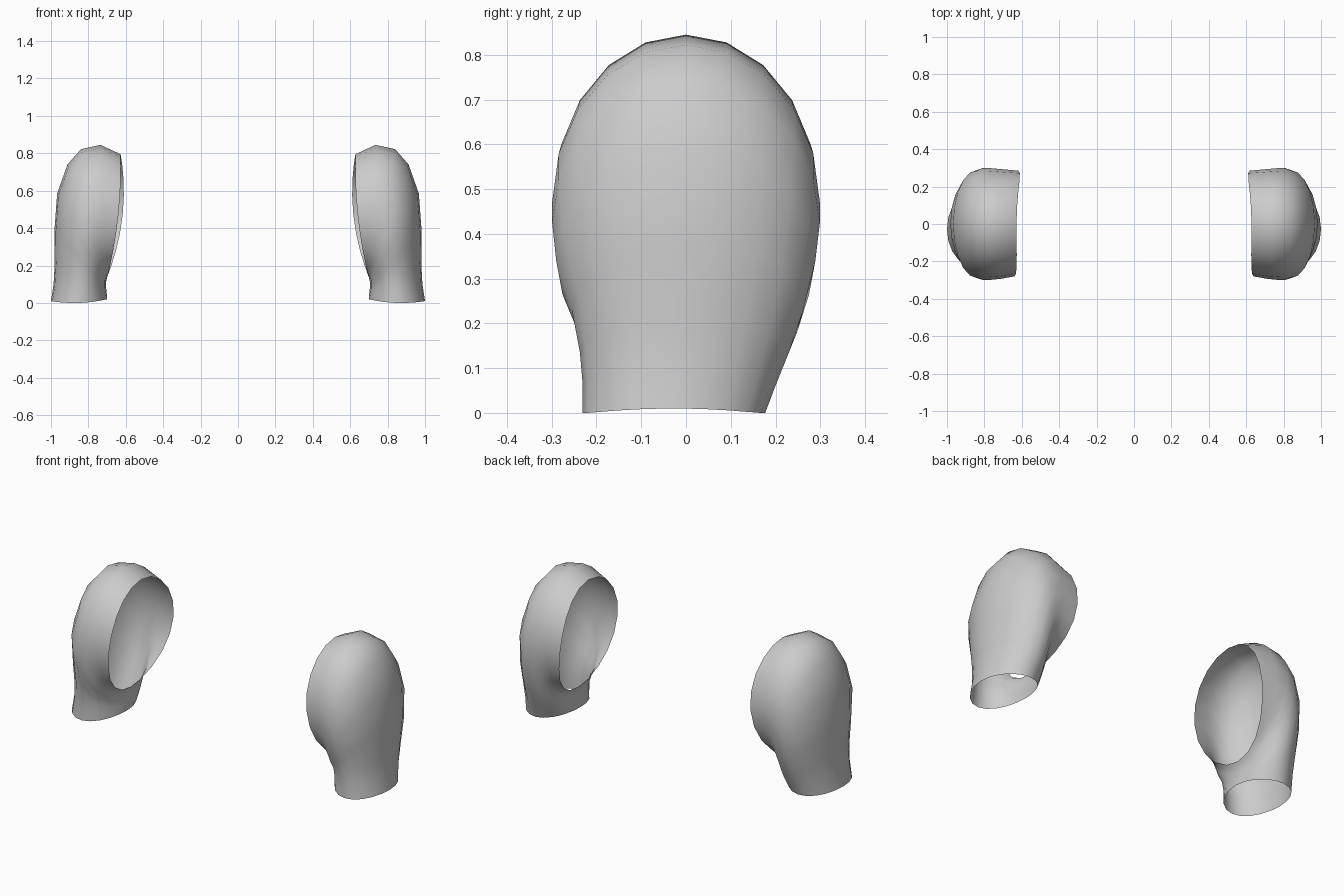
import bpy, bmesh
from math import sin, cos, pi

if "Cube" in bpy.data.objects:
    bpy.data.objects.remove(bpy.data.objects["Cube"])

SIDES = 20

# Loops from armhole to cuff:
# outer (x, z), underarm (x, z), front y, back y, inward bow front / back, sag
LOOPS = [
    ((0.628, 0.795), (0.695, 0.150), -0.280, 0.285, 0.022, 0.045, 0.0),
    ((0.735, 0.845), (0.700, 0.135), -0.293, 0.293, 0.005, 0.010, 0.0),
    ((0.840, 0.822), (0.704, 0.120), -0.299, 0.299, 0.0, 0.0, 0.0),
    ((0.912, 0.740), (0.706, 0.108), -0.299, 0.299, 0.0, 0.0, 0.0),
    ((0.967, 0.585), (0.706, 0.095), -0.290, 0.289, 0.0, 0.0, 0.0),
    ((0.982, 0.380), (0.705, 0.080), -0.255, 0.262, 0.0, 0.0, 0.0),
    ((0.980, 0.210), (0.703, 0.060), -0.237, 0.230, 0.0, 0.0, 0.0),
    ((0.986, 0.100), (0.700, 0.040), -0.231, 0.202, 0.0, 0.0, 0.004),
    ((1.000, 0.010), (0.700, 0.020), -0.231, 0.177, 0.0, 0.0, 0.015),
]


def loop_points(outer, under, front, back, bow_f, bow_b, sag):
    """Bowed ellipse running outer -> back -> underarm -> front."""
    pts = []
    yc, ry = (front + back) / 2, (back - front) / 2
    for i in range(SIDES):
        a = 2 * pi * i / SIDES
        t = (1 - cos(a)) / 2
        s = sin(a)
        bow = bow_b if s > 0 else bow_f
        x = outer[0] + (under[0] - outer[0]) * t - bow * s * s
        z = outer[1] + (under[1] - outer[1]) * t - sag * s * s
        pts.append((x, yc + ry * s, z))
    return pts


def make_sleeve(name, side):
    bm = bmesh.new()
    rings = [[bm.verts.new((side * x, y, z)) for x, y, z in loop_points(*l)]
             for l in LOOPS]
    for r0, r1 in zip(rings, rings[1:]):
        for i in range(SIDES):
            j = (i + 1) % SIDES
            quad = (r0[i], r1[i], r1[j], r0[j])
            bm.faces.new(quad if side > 0 else quad[::-1])
    me = bpy.data.meshes.new(name)
    bm.to_mesh(me)
    bm.free()
    ob = bpy.data.objects.new(name, me)
    bpy.context.collection.objects.link(ob)
    bpy.ops.object.select_all(action='DESELECT')
    ob.select_set(True)
    bpy.context.view_layer.objects.active = ob
    bpy.ops.object.shade_smooth_by_angle(angle=0.7)


# Mirrored pair of open sleeves
make_sleeve("right_sleeve", 1)
make_sleeve("left_sleeve", -1)
